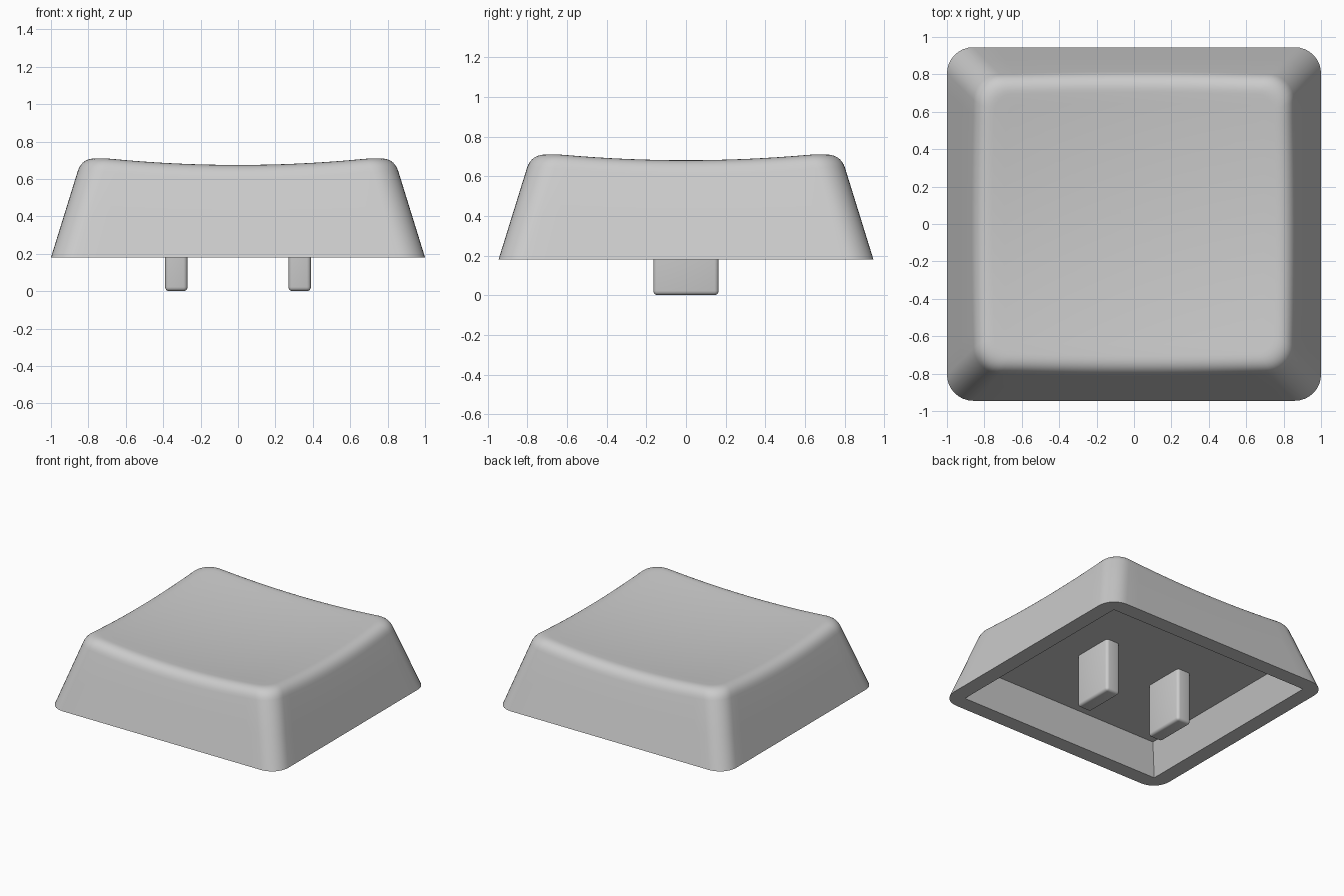
import bpy, bmesh, math
from mathutils import Vector

if "Cube" in bpy.data.objects:
    bpy.data.objects.remove(bpy.data.objects["Cube"])

BASE_Z, CEIL_Z = 0.18, 0.415
HX, HY, RADIUS = 1.0, 0.945, 0.14
SLOPE = 0.31          # inward lean of the walls per unit of height
WALL = 0.12           # thickness of the bottom rim
FILLET = 0.085        # reach of the rounded top edge

grey = bpy.data.materials.new("light grey plastic")
grey.diffuse_color = (0.6, 0.6, 0.6, 1)
grey.use_nodes = True
grey.node_tree.nodes["Principled BSDF"].inputs["Base Color"].default_value = grey.diffuse_color


def finish(bm, name):
    bmesh.ops.recalc_face_normals(bm, faces=bm.faces[:])
    mesh = bpy.data.meshes.new(name)
    bm.to_mesh(mesh)
    bm.free()
    obj = bpy.data.objects.new(name, mesh)
    bpy.context.collection.objects.link(obj)
    mesh.materials.append(grey)
    return obj


def smooth(obj):
    bpy.ops.object.select_all(action='DESELECT')
    obj.select_set(True)
    bpy.context.view_layer.objects.active = obj
    bpy.ops.object.shade_smooth_by_angle(angle=math.radians(30))


def outline(hx, hy, r, arc=8, side=16):
    """Rounded rectangle, with extra points along the straight sides."""
    corners = []
    for i, (sx, sy) in enumerate([(1, 1), (-1, 1), (-1, -1), (1, -1)]):
        c = Vector((sx * (hx - r), sy * (hy - r)))
        angles = [math.pi / 2 * (i + k / arc) for k in range(arc + 1)]
        corners.append([c + r * Vector((math.cos(a), math.sin(a))) for a in angles])
    points = []
    for i, corner in enumerate(corners):
        points += corner
        start, end = corner[-1], corners[(i + 1) % 4][0]
        points += [start.lerp(end, k / side) for k in range(1, side)]
    return points


def dish(x, y):
    return 0.637 + 0.074 * (x * x + y * y)


COUNT = len(outline(HX, HY, RADIUS))


def wall_point(i, z):
    inset = SLOPE * (z - BASE_Z)
    p = outline(HX - inset, HY - inset, RADIUS)[i]
    return Vector((p.x, p.y, z))


# Each column runs up the wall, round the top edge and in across the dish
columns = []
for i in range(COUNT):
    rim = wall_point(i, 0.70)
    for _ in range(3):
        rim = wall_point(i, dish(rim.x, rim.y))
    base = wall_point(i, BASE_Z)
    low = rim + (base - rim).normalized() * FILLET
    scale_in = outline(HX - SLOPE * (rim.z - BASE_Z) - FILLET,
                       HY - SLOPE * (rim.z - BASE_Z) - FILLET, RADIUS - 0.05)[i]
    top = Vector((scale_in.x, scale_in.y, dish(*scale_in)))
    col = [base, base.lerp(low, 0.5)]
    for k in range(9):
        t = k / 8
        col.append((1 - t) ** 2 * low + 2 * t * (1 - t) * rim + t * t * top)
    for k in range(1, 12):
        s = 1 - k / 12
        col.append(Vector((top.x * s, top.y * s, dish(top.x * s, top.y * s))))
    columns.append(col)
rings = [list(r) for r in zip(*columns)]

# Underside: sharp-cornered opening and flat ceiling of the hollow
lean = SLOPE * (CEIL_Z - BASE_Z)
opening = [p.to_3d() + Vector((0, 0, BASE_Z)) for p in outline(HX - WALL, HY - WALL, 0)]
ceiling = [p.to_3d() + Vector((0, 0, CEIL_Z))
           for p in outline(HX - WALL - lean, HY - WALL - lean, 0)]
rings = [ceiling, opening] + rings

bm = bmesh.new()
loops = [[bm.verts.new(p) for p in ring] for ring in rings]
for a, b in zip(loops, loops[1:]):
    for i in range(COUNT):
        j = (i + 1) % COUNT
        bm.faces.new((a[i], a[j], b[j], b[i]))
for loop, z in ((loops[0], CEIL_Z), (loops[-1], dish(0, 0))):
    centre = bm.verts.new((0, 0, z))
    for i in range(COUNT):
        bm.faces.new((loop[i], loop[(i + 1) % COUNT], centre))
bmesh.ops.remove_doubles(bm, verts=bm.verts[:], dist=1e-5)
smooth(finish(bm, "cap_shell"))

# Two rounded pegs hanging from the ceiling
for side, name in ((-1, "left_peg"), (1, "right_peg")):
    bm = bmesh.new()
    bmesh.ops.create_cube(bm, size=1)
    height = CEIL_Z + 0.03
    bmesh.ops.scale(bm, vec=(0.12, 0.33, height), verts=bm.verts[:])
    bmesh.ops.translate(bm, vec=(side * 0.33, 0, height / 2), verts=bm.verts[:])
    bmesh.ops.bevel(bm, geom=bm.edges[:], offset=0.022, segments=4,
                    profile=0.5, affect='EDGES')
    smooth(finish(bm, name))
